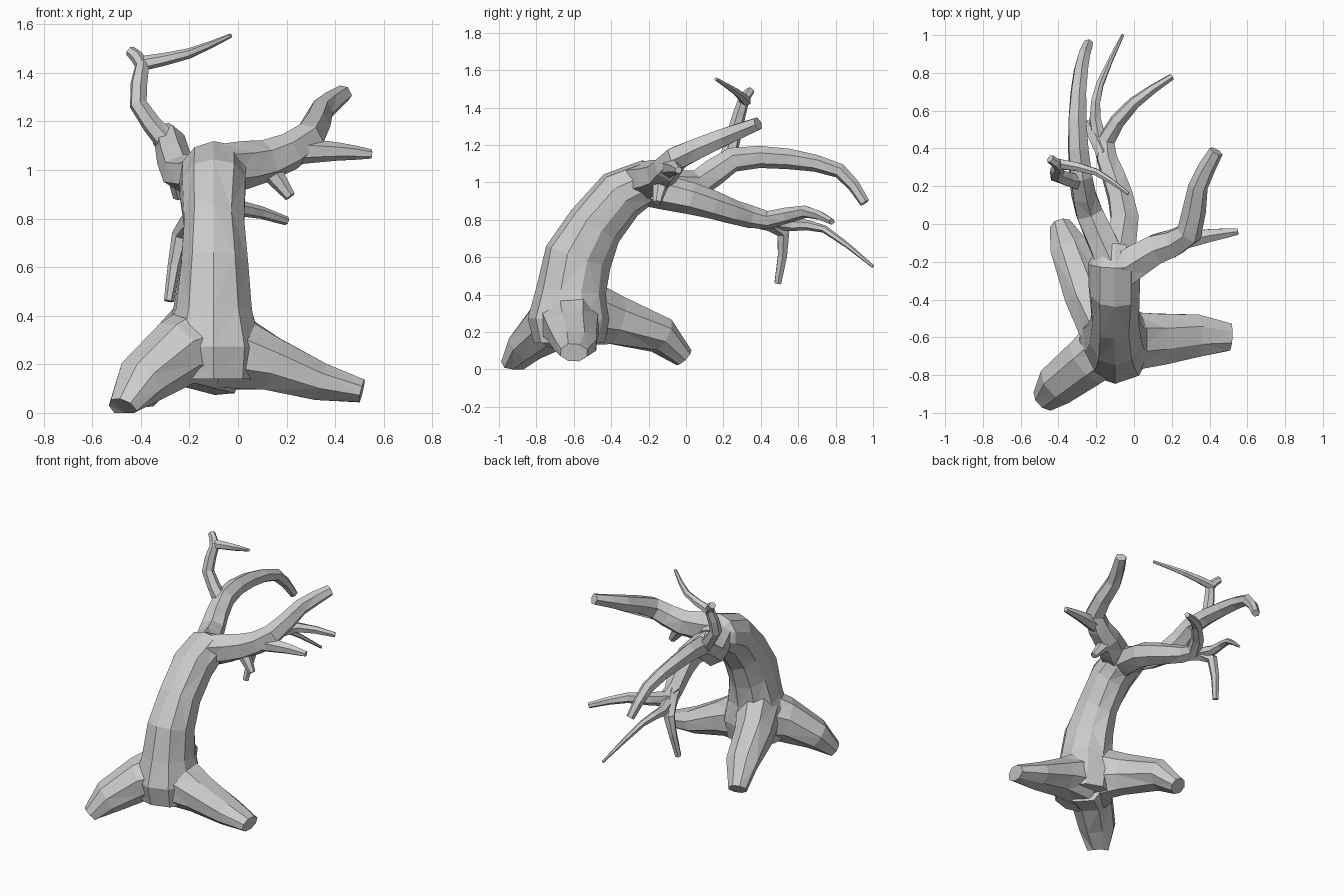
import bpy, bmesh, math, random
from mathutils import Vector

if "Cube" in bpy.data.objects:
    bpy.data.objects.remove(bpy.data.objects["Cube"])

random.seed(4)


def limb(name, path, widths, heights, sides=6, side=None):
    """Low-poly tube with rough rings along a path, closed at both ends."""
    bm = bmesh.new()
    pos = [Vector(p) for p in path]
    rings = []
    for i, p in enumerate(pos):
        t = (pos[min(i + 1, len(pos) - 1)] - pos[max(i - 1, 0)]).normalized()
        side = side or Vector((0, 0, 1)).cross(t)
        side = (side - t * side.dot(t)).normalized()
        up = t.cross(side)
        ring = []
        for k in range(sides):
            ang = math.tau * (k + 0.5) / sides
            f = random.uniform(0.98, 1.1)
            v = p + (side * math.cos(ang) * widths[i] + up * math.sin(ang) * heights[i]) * f
            v.z = max(v.z, 0)
            ring.append(bm.verts.new(v))
        rings.append(ring)
    for r0, r1 in zip(rings, rings[1:]):
        for k in range(sides):
            j = (k + 1) % sides
            bm.faces.new((r0[k], r0[j], r1[j], r1[k]))
    bm.faces.new(rings[0][::-1])
    bm.faces.new(rings[-1])
    bmesh.ops.triangulate(bm, faces=bm.faces[:])
    bmesh.ops.recalc_face_normals(bm, faces=bm.faces[:])
    me = bpy.data.meshes.new(name)
    bm.to_mesh(me)
    bm.free()
    ob = bpy.data.objects.new(name, me)
    bpy.context.collection.objects.link(ob)
    return ob


def branch(name, r0, r1, *path):
    """Tapering branch; a bend point is added midway along each span."""
    p = [Vector(q) for q in path]
    e = [p[0] * 2 - p[1]] + p + [p[-1] * 2 - p[-2]]
    fine = []
    for a, b, c, d in zip(e, e[1:], e[2:], e[3:]):
        fine += [b, (b + c) * 0.5625 - (a + d) * 0.0625]
    fine.append(p[-1])
    n = len(fine) - 1
    radii = [r1 + (r0 - r1) * (1 - i / n) for i in range(n + 1)]
    return limb(name, fine, radii, radii)


def root(name, w, h, *path):
    """Root flaring out of the trunk; all roots share one taper."""
    return limb(name, path, [w * k for k in (.15, .13, .11, .065)],
                [h * k for k in (.18, .12, .085, .05)], 8)


# Leaning trunk: y, z, half width, half depth
profile = [(-.62, .14, .19, .18), (-.62, .27, .20, .21), (-.615, .42, .165, .175),
           (-.58, .60, .138, .17), (-.49, .77, .125, .15), (-.35, .935, .135, .14),
           (-.21, 1.0, .135, .12), (-.12, .98, .08, .07)]
trunk = limb("trunk", [(-.1, y, z) for y, z, w, d in profile],
             [q[2] for q in profile], [q[3] for q in profile], 10, Vector((1, 0, 0)))
parts = []

# Three spreading roots
parts.append(root("front_left_root", 1.1, 1.15, (-.08, -.60, .28), (-.25, -.73, .245),
                  (-.40, -.85, .13), (-.475, -.93, .02)))
parts.append(root("right_root", 1.1, .95, (-.05, -.62, .26), (.14, -.61, .205),
                  (.34, -.59, .13), (.51, -.60, .09)))
parts.append(root("back_left_root", .9, 1.1, (-.14, -.60, .32), (-.25, -.38, .26),
                  (-.34, -.13, .18), (-.385, -.01, .065)))

# Right bough with a fork and a stub
parts.append(branch("right_bough", .10, .036, (-.06, -.24, 1.01), (.12, -.13, 1.04),
                    (.29, -.05, 1.13), (.34, .20, 1.24), (.435, .385, 1.315)))
parts.append(branch("right_bough_fork", .055, .018, (.20, -.10, 1.075),
                    (.41, -.06, 1.075), (.55, -.04, 1.065)))
parts.append(branch("right_bough_stub", .05, .022, (.12, -.13, 1.02), (.215, -.155, .89)))

# Left bough arching to the back, with a riser and its twig
parts.append(branch("left_bough", .088, .026, (-.12, -.20, 1.0), (-.235, .06, .99),
                    (-.28, .25, 1.12), (-.30, .55, 1.125), (-.28, .82, 1.06),
                    (-.242, .955, .89)))
parts.append(branch("left_bough_riser", .045, .022, (-.28, .22, 1.10), (-.41, .26, 1.27),
                    (-.395, .305, 1.43), (-.445, .345, 1.49)))
parts.append(branch("left_bough_twig", .03, .009, (-.405, .32, 1.435),
                    (-.20, .275, 1.48), (-.03, .16, 1.553)))

# Low bough reaching to the back, with two side branches
parts.append(branch("low_bough", .095, .017, (-.11, -.26, .98), (-.05, .03, .915),
                    (-.11, .25, .845), (-.15, .44, .80), (.0, .64, .845), (.20, .78, .79)))
parts.append(branch("low_bough_thin_branch", .045, .008, (-.16, .36, .81),
                    (-.205, .56, .772), (-.18, .74, .75), (-.06, 1.0, .55)))
parts.append(branch("low_bough_drooping_branch", .05, .02, (-.155, .37, .81),
                    (-.235, .52, .73), (-.285, .49, .46)))

# Fuse everything into one continuous tree
bpy.context.view_layer.objects.active = trunk
for part in parts:
    mod = trunk.modifiers.new("fuse", 'BOOLEAN')
    mod.operation = 'UNION'
    mod.solver = 'EXACT'
    mod.object = part
    bpy.ops.object.modifier_apply(modifier=mod.name)
    bpy.data.objects.remove(part)
trunk.name = "bare_tree"
